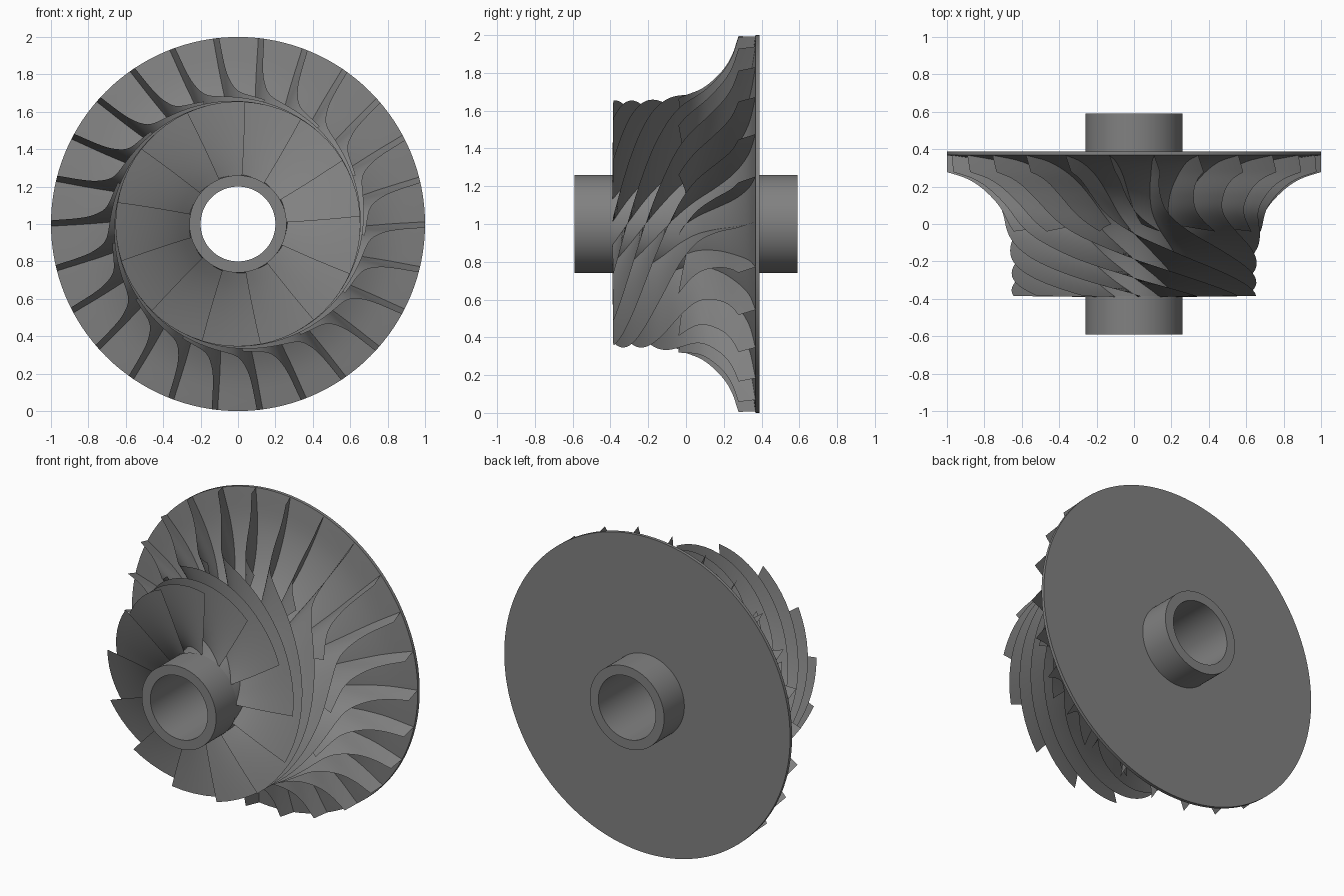
import bpy, bmesh
from math import sin, cos, radians, tau

if "Cube" in bpy.data.objects:
    bpy.data.objects.remove(bpy.data.objects["Cube"])

HUB = [(-.39, .255), (-.2, .28), (0, .345), (.14, .45), (.25, .6), (.33, .79), (.368, 1.0)]
SHROUD = [(-.385, .655), (-.21, .656), (-.04, .68), (.08, .715), (.18, .80), (.24, .89), (.278, 1.0)]
WRAP = [(-.39, 0), (-.3, 29), (-.2, 57), (-.12, 75), (-.04, 89.7), (.05, 100), (.15, 105), (.28, 107.7), (.38, 109.7)]
COUNT = 13

grey = bpy.data.materials.new("dark_grey")
grey.diffuse_color = (.22, .22, .22, 1)
grey.use_nodes = True
grey.node_tree.nodes["Principled BSDF"].inputs["Base Color"].default_value = grey.diffuse_color


def hermite(xs, ys, x):
    """Smooth curve through the points (xs, ys)."""
    n = len(xs)
    i = max(j for j in range(n - 1) if j == 0 or xs[j] <= x)

    def slope(j):
        a, b = max(j - 1, 0), min(j + 1, n - 1)
        return (ys[b] - ys[a]) / (xs[b] - xs[a])
    h = xs[i + 1] - xs[i]
    t = (x - xs[i]) / h
    return ((2*t**3 - 3*t**2 + 1) * ys[i] + (t**3 - 2*t**2 + t) * h * slope(i)
            + (3*t**2 - 2*t**3) * ys[i + 1] + (t**3 - t**2) * h * slope(i + 1))


def on_profile(profile, s):
    idx = list(range(len(profile)))
    return [hermite(idx, [p[k] for p in profile], s) for k in (0, 1)]


def wrap(y):
    return radians(hermite([p[0] for p in WRAP], [p[1] for p in WRAP], y))


def polar(r, a, y):
    return (r * cos(a), y, 1 + r * sin(a))


def finish(bm, name, angle):
    bmesh.ops.recalc_face_normals(bm, faces=bm.faces[:])
    me = bpy.data.meshes.new(name)
    bm.to_mesh(me)
    bm.free()
    me.materials.append(grey)
    ob = bpy.data.objects.new(name, me)
    bpy.context.collection.objects.link(ob)
    bpy.ops.object.select_all(action='DESELECT')
    ob.select_set(True)
    bpy.context.view_layer.objects.active = ob
    bpy.ops.object.shade_smooth_by_angle(angle=radians(angle))


# Hub: revolved bowl, back disc and through-bored shaft collars
def build_hub(segments=128):
    curve = [on_profile(HUB, 6 * i / 24) for i in range(25)]
    profile = ([(-.59, .2), (-.59, .26), (-.385, .26), (-.385, .256)] + curve[1:]
               + [(.388, 1.0), (.388, .26), (.59, .26), (.59, .2)])
    bm = bmesh.new()
    rows = [[bm.verts.new(polar(r, tau * j / segments, y)) for j in range(segments)]
            for y, r in profile]
    for a, b in zip(rows, rows[1:] + rows[:1]):
        for j in range(segments):
            k = (j + 1) % segments
            bm.faces.new((a[j], a[k], b[k], b[j]))
    finish(bm, "hub_and_back_disc", 25)


# Blades: thin radial-fibre sheets between hub and shroud curves
def build_blades(name, s0, start, steps, span=8):
    bm = bmesh.new()
    for k in range(COUNT):
        rows = []
        for i in range(steps + 1):
            s = s0 + (6 - s0) * i / steps
            (yh, rh), (yt, rt) = on_profile(HUB, s), on_profile(SHROUD, s)
            row = []
            for j in range(span + 1):
                t = j / span
                y, r = yh + (yt - yh) * t, rh + (rt - rh) * t
                row.append(bm.verts.new(polar(r, start + tau * k / COUNT + wrap(y), y)))
            rows.append(row)
        for a, b in zip(rows, rows[1:]):
            for j in range(span):
                bm.faces.new((a[j], a[j + 1], b[j + 1], b[j]))
    finish(bm, name, 30)


build_hub()
build_blades("main_blades", 0, radians(2), 60)
build_blades("splitter_blades", 2, radians(2) + tau / COUNT / 2, 40)
